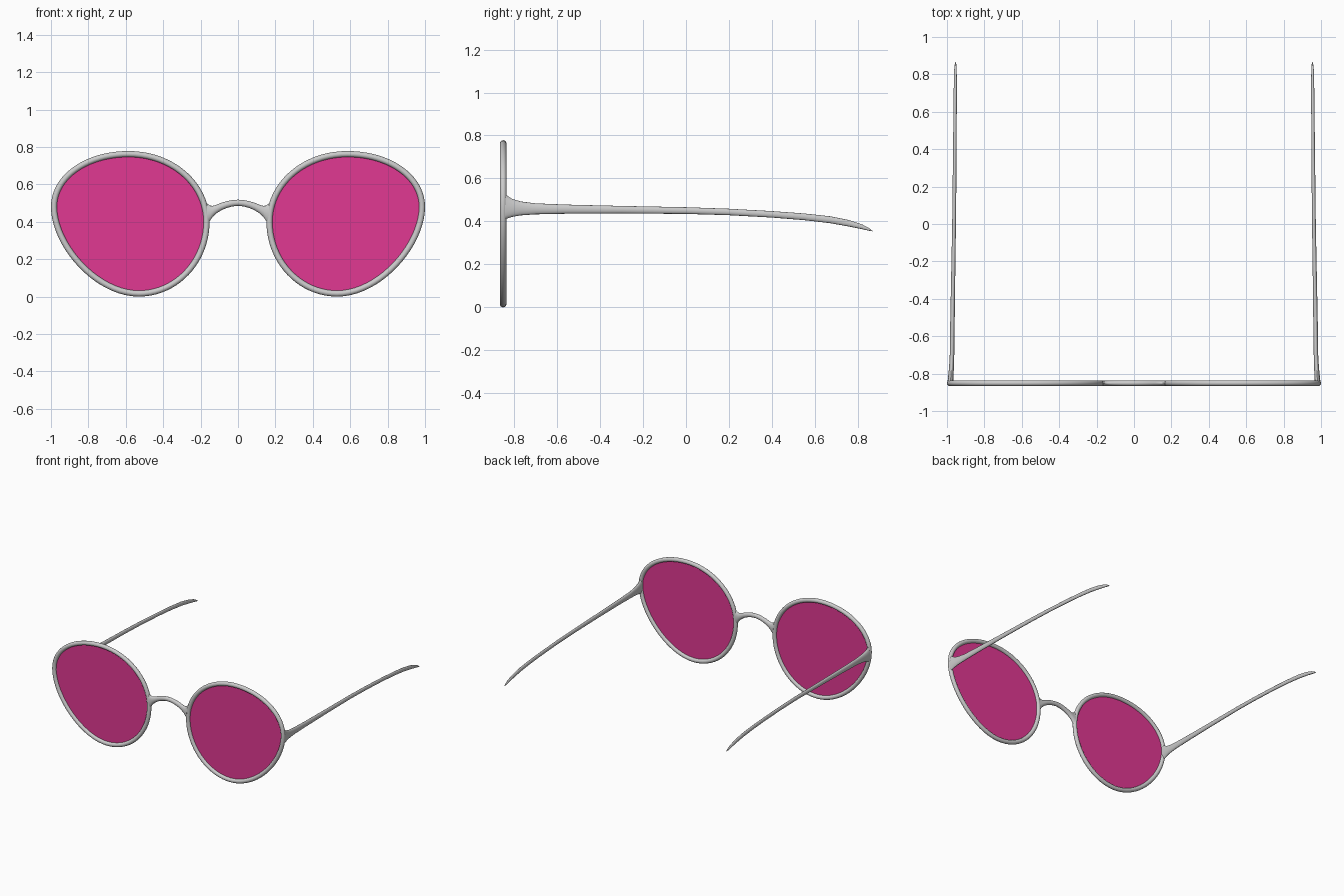
import bpy
from math import cos, sin, tau
from mathutils import Vector
from mathutils.geometry import interpolate_bezier

if "Cube" in bpy.data.objects:
    bpy.data.objects.remove(bpy.data.objects["Cube"])

Y_FRONT = -0.851
TUBE = 0.016


def make_mesh(name, verts, faces, mirror=True):
    mesh = bpy.data.meshes.new(name)
    mesh.from_pydata([tuple(v) for v in verts], [], faces)
    mesh.update()
    obj = bpy.data.objects.new(name, mesh)
    bpy.context.collection.objects.link(obj)
    if mirror:
        obj.modifiers.new("mirror", 'MIRROR')
    bpy.ops.object.select_all(action='DESELECT')
    bpy.context.view_layer.objects.active = obj
    obj.select_set(True)
    bpy.ops.object.shade_smooth_by_angle(angle=0.9)
    return obj


def loft(name, rings, closed=False, mirror=True):
    """Skin a list of equal-length rings; rings are capped unless closed."""
    n, m = len(rings[0]), len(rings)
    verts = [v for r in rings for v in r]
    faces = []
    for i in range(m if closed else m - 1):
        a, b = i * n, ((i + 1) % m) * n
        for j in range(n):
            k = (j + 1) % n
            faces.append((a + j, a + k, b + k, b + j))
    if not closed:
        faces.append(tuple(reversed(range(n))))
        faces.append(tuple(range((m - 1) * n, m * n)))
    return make_mesh(name, verts, faces, mirror)


def ring(center, u, v, n=16):
    return [center + u * cos(tau * j / n) + v * sin(tau * j / n) for j in range(n)]


# Rim centreline: left handle, point, right handle going clockwise from the top
knots = [((0.352, 0.762), (0.585, 0.762), (0.81, 0.762)),
         ((0.984, 0.64), (0.984, 0.48), (0.984, 0.276)),
         ((0.757, 0.016), (0.53, 0.016), (0.33, 0.016)),
         ((0.168, 0.188), (0.168, 0.40), (0.168, 0.602))]
outline = []
for i, (_, p, h) in enumerate(knots):
    h2, q, _ = knots[(i + 1) % 4]
    seg = interpolate_bezier(*[Vector((a, Y_FRONT, b)) for a, b in (p, h, h2, q)], 21)
    outline += seg[:-1]

# Rims
rings = []
for i, p in enumerate(outline):
    t = (outline[(i + 1) % len(outline)] - outline[i - 1]).normalized()
    rings.append(ring(p, Vector((-t.z, 0, t.x)) * TUBE, Vector((0, TUBE * 0.97, 0))))
loft("rims", rings, closed=True)

# Lenses
lens = make_mesh("lenses", outline, [tuple(range(len(outline)))])
pink = bpy.data.materials.new("pink_lens")
pink.diffuse_color = (0.75, 0.04, 0.29, 1)
pink.use_nodes = True
pink.node_tree.nodes["Principled BSDF"].inputs["Base Color"].default_value = pink.diffuse_color
lens.data.materials.append(pink)

# Nose bridge: x, top z, bottom z
half = [(0.0, 0.518, 0.485), (0.03, 0.516, 0.482), (0.06, 0.510, 0.474),
        (0.09, 0.501, 0.461), (0.115, 0.491, 0.445), (0.135, 0.485, 0.427),
        (0.148, 0.486, 0.408), (0.165, 0.497, 0.38)]
sections = [(-x, a, b) for x, a, b in reversed(half[1:])] + half
loft("nose_bridge",
     [ring(Vector((x, Y_FRONT, (a + b) / 2)), Vector((0, 0.015, 0)),
           Vector((0, 0, (a - b) / 2))) for x, a, b in sections], mirror=False)

# Temple arms: y, x centre, half width, top z, bottom z
arm = [(-0.852, 0.982, 0.015, 0.545, 0.40), (-0.835, 0.981, 0.015, 0.522, 0.413),
       (-0.81, 0.979, 0.014, 0.505, 0.421), (-0.77, 0.976, 0.013, 0.493, 0.428),
       (-0.70, 0.973, 0.012, 0.484, 0.433), (-0.55, 0.971, 0.012, 0.478, 0.436),
       (-0.30, 0.967, 0.011, 0.472, 0.437), (0.0, 0.962, 0.010, 0.466, 0.435),
       (0.20, 0.960, 0.010, 0.459, 0.429), (0.40, 0.958, 0.009, 0.448, 0.418),
       (0.55, 0.957, 0.009, 0.437, 0.406), (0.67, 0.956, 0.009, 0.424, 0.392),
       (0.76, 0.955, 0.008, 0.406, 0.376), (0.82, 0.955, 0.007, 0.386, 0.364),
       (0.85, 0.954, 0.005, 0.370, 0.357), (0.867, 0.954, 0.001, 0.357, 0.354)]
loft("temple_arms",
     [ring(Vector((x, y, (a + b) / 2)), Vector((w, 0, 0)),
           Vector((0, 0, (a - b) / 2))) for y, x, w, a, b in arm])
